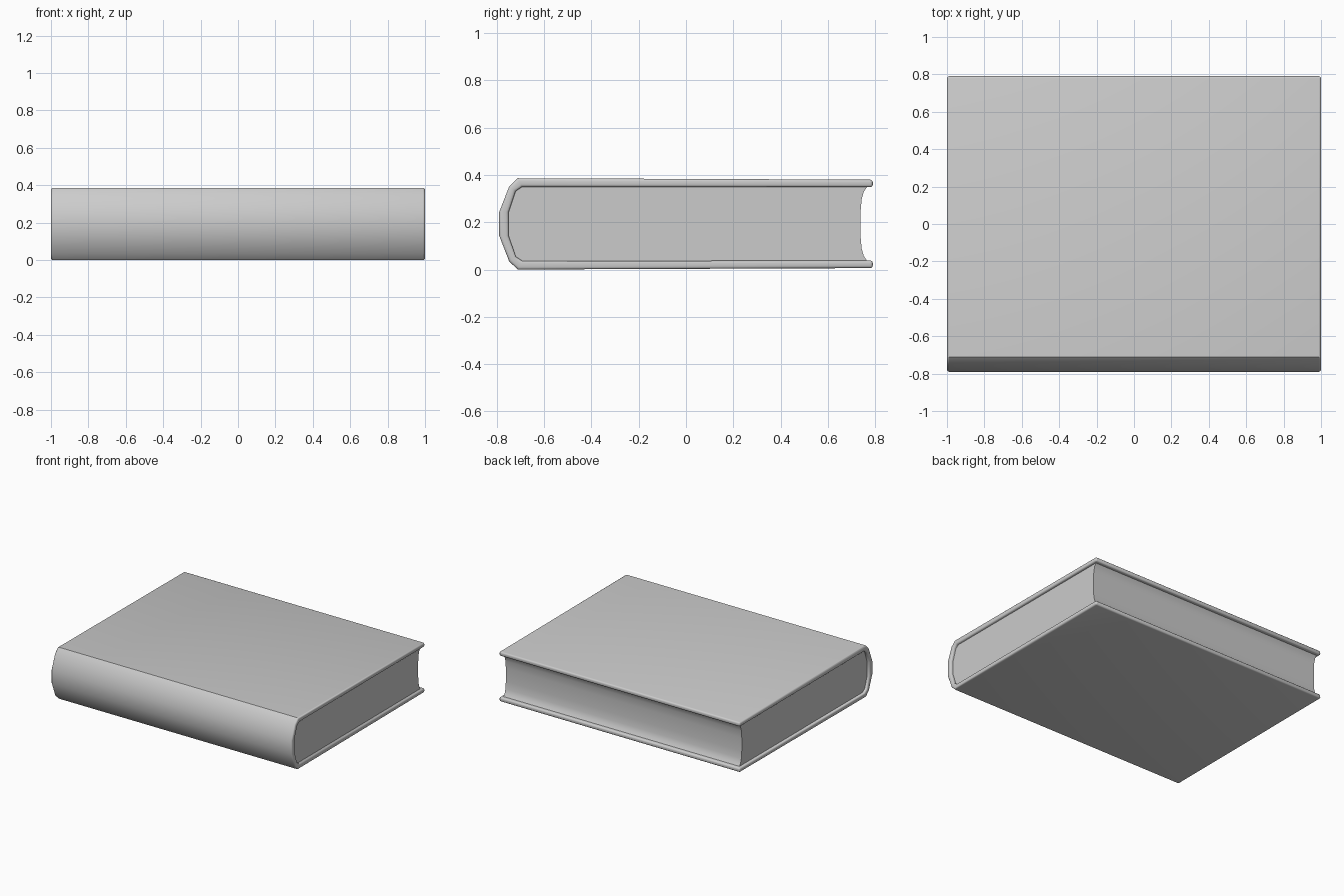
import bpy
import bmesh
from math import radians

if "Cube" in bpy.data.objects:
    bpy.data.objects.remove(bpy.data.objects["Cube"])

MID = 0.193  # mid-height of the book


def mirrored(half):
    """Complete a (y, height above middle) half profile by mirroring it downward."""
    return half + [(y, -h) for y, h in reversed(half)]


def extrude_loop(name, rings, half_x, smooth):
    """Extrude a closed profile along x; end caps are given as index tuples."""
    profile, caps = rings
    bm = bmesh.new()
    ends = [[bm.verts.new((x, y, MID + h)) for y, h in profile]
            for x in (-half_x, half_x)]
    n = len(profile)
    for i in range(n):
        j = (i + 1) % n
        bm.faces.new((ends[0][i], ends[0][j], ends[1][j], ends[1][i]))
    for end in ends:
        for cap in caps:
            bm.faces.new([end[k] for k in cap])
    bmesh.ops.recalc_face_normals(bm, faces=bm.faces)
    mesh = bpy.data.meshes.new(name)
    bm.to_mesh(mesh)
    bm.free()
    obj = bpy.data.objects.new(name, mesh)
    bpy.context.collection.objects.link(obj)
    bpy.ops.object.select_all(action='DESELECT')
    obj.select_set(True)
    bpy.context.view_layer.objects.active = obj
    if smooth == 'cover':
        bev = obj.modifiers.new("rounded_edges", 'BEVEL')
        bev.width = 0.011
        bev.segments = 3
        bev.limit_method = 'ANGLE'
        bev.angle_limit = radians(60)
        bpy.ops.object.modifier_apply(modifier=bev.name)
    bpy.ops.object.shade_smooth_by_angle(angle=radians(36))
    return obj


# Cover: two boards joined by a rounded spine, as one U-shaped strip
outer = mirrored([(0.79, 0.187), (-0.712, 0.193), (-0.748, 0.158), (-0.79, 0.05)])
inner = mirrored([(0.79, 0.155), (-0.692, 0.157), (-0.72, 0.138), (-0.75, 0.05)])
m = len(outer)
cover_caps = [(i, i + 1, 2 * m - 2 - i, 2 * m - 1 - i) for i in range(m - 1)]
extrude_loop("cover", (outer + inner[::-1], cover_caps), 1.0, 'cover')

# Page block: rounded back against the spine, hollow fore edge
fore = [(0.738, 0.05), (0.743, 0.105), (0.752, 0.136), (0.768, 0.16)]
back = [(-0.694, 0.16), (-0.724, 0.14), (-0.754, 0.05)]
pages = mirrored(fore + back)
extrude_loop("page_block", (pages, [tuple(range(len(pages)))]), 0.98, 'pages')
